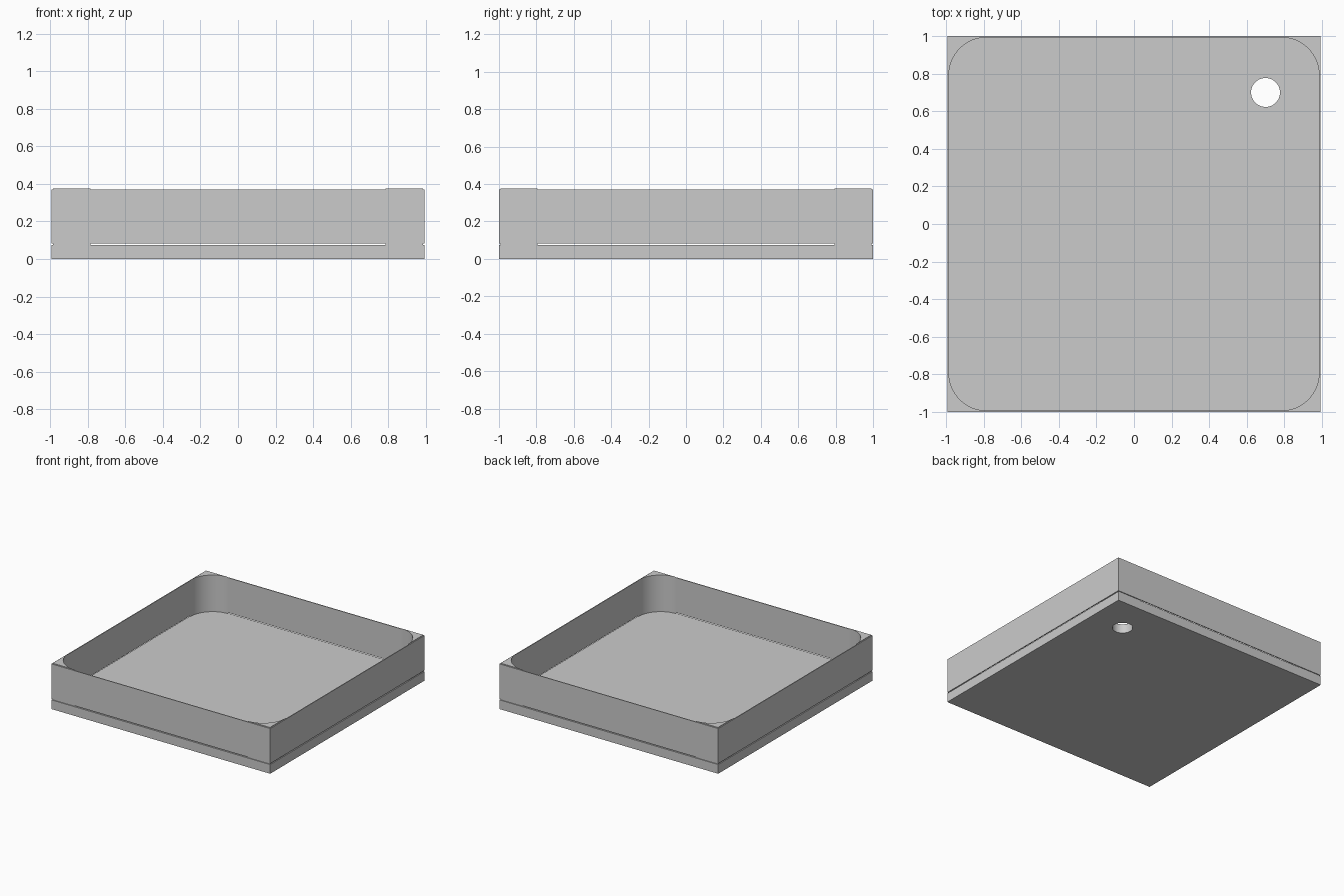
import bpy, bmesh
from math import sin, cos, pi

if "Cube" in bpy.data.objects:
    bpy.data.objects.remove(bpy.data.objects["Cube"])

HX, HY = 0.992, 1.0          # outer half sizes
T = 0.007                    # wall panel thickness
BASE_TOP = 0.075
WALL_LOW, WALL_TOP = 0.083, 0.370
CORNER_TOP = 0.375
R = 0.2                      # inner corner radius


def prism(name, outline, z0, z1, smooth=False):
    """Extrude a flat outline from z0 to z1."""
    bm = bmesh.new()
    face = bm.faces.new([bm.verts.new((x, y, z0)) for x, y in outline])
    ext = bmesh.ops.extrude_face_region(bm, geom=[face])
    for v in ext["geom"]:
        if isinstance(v, bmesh.types.BMVert):
            v.co.z = z1
    bmesh.ops.recalc_face_normals(bm, faces=bm.faces)
    mesh = bpy.data.meshes.new(name)
    bm.to_mesh(mesh)
    bm.free()
    obj = bpy.data.objects.new(name, mesh)
    bpy.context.collection.objects.link(obj)
    if smooth:
        bpy.ops.object.select_all(action='DESELECT')
        bpy.context.view_layer.objects.active = obj
        obj.select_set(True)
        bpy.ops.object.shade_smooth_by_angle(angle=pi / 6)
    return obj


def box(name, x0, x1, y0, y1, z0, z1):
    return prism(name, [(x0, y0), (x1, y0), (x1, y1), (x0, y1)], z0, z1)


# Base slab with a drain hole through it
base = box("base_slab", -HX, HX, -HY, HY, 0, BASE_TOP)
hole = [(0.7 + 0.077 * cos(2 * pi * i / 48), 0.7 + 0.077 * sin(2 * pi * i / 48))
        for i in range(48)]
cutter = prism("drain_hole_cutter", hole, -0.1, 0.2)
bpy.context.view_layer.objects.active = base
cut = base.modifiers.new("drain_hole", 'BOOLEAN')
cut.object = cutter
cut.operation = 'DIFFERENCE'
cut.solver = 'EXACT'
bpy.ops.object.modifier_apply(modifier=cut.name)
bpy.data.objects.remove(cutter)
bpy.ops.object.select_all(action='DESELECT')
base.select_set(True)
bpy.ops.object.shade_smooth_by_angle(angle=pi / 6)

# Thin wall panels, floating just above the slab
box("front_wall", -HX, HX, -HY, -HY + T, WALL_LOW, WALL_TOP)
box("back_wall", -HX, HX, HY - T, HY, WALL_LOW, WALL_TOP)
box("left_wall", -HX, -HX + T, -HY + T, HY - T, WALL_LOW, WALL_TOP)
box("right_wall", HX - T, HX, -HY + T, HY - T, WALL_LOW, WALL_TOP)

# Corner blocks with a concave inner face, carrying the walls
ox, oy = HX - T, HY - T
arc = [(ox - R + R * cos(pi / 2 * i / 24), oy - R + R * sin(pi / 2 * i / 24))
       for i in range(25)]
for side_y, sy in (("front", -1), ("back", 1)):
    for side_x, sx in (("left", -1), ("right", 1)):
        outline = [(sx * x, sy * y) for x, y in [(ox, oy)] + arc]
        prism(f"{side_y}_{side_x}_corner", outline, BASE_TOP, CORNER_TOP, True)
